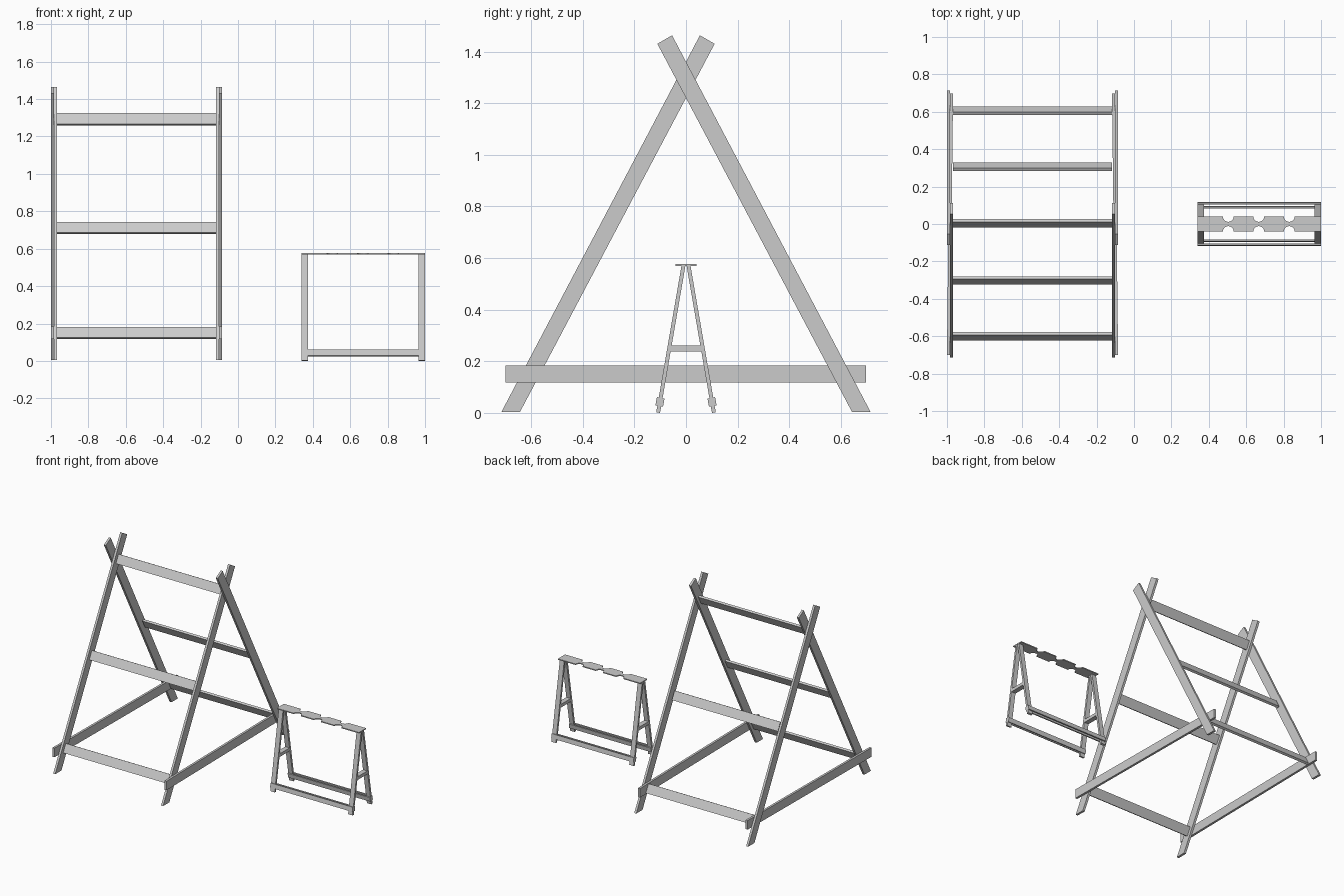
import bpy, bmesh, math
from mathutils import Vector

if "Cube" in bpy.data.objects:
    bpy.data.objects.remove(bpy.data.objects["Cube"])


def extrude(name, pts, offset):
    """Solid from a flat outline pushed along an offset."""
    bm = bmesh.new()
    face = bm.faces.new([bm.verts.new(p) for p in pts])
    res = bmesh.ops.extrude_face_region(bm, geom=[face])
    bmesh.ops.translate(bm, vec=offset,
                        verts=[v for v in res["geom"] if isinstance(v, bmesh.types.BMVert)])
    bmesh.ops.recalc_face_normals(bm, faces=bm.faces)
    me = bpy.data.meshes.new(name)
    bm.to_mesh(me)
    bm.free()
    ob = bpy.data.objects.new(name, me)
    bpy.context.collection.objects.link(ob)
    return ob


def prism(name, yz, x0, x1):
    return extrude(name, [(x0, y, z) for y, z in yz], (x1 - x0, 0, 0))


def tilted(cy, cz, d, length, thick, side=1):
    """Rectangle in the yz plane, long axis along d, mirrored in y by side."""
    n = (d[1], -d[0])
    return [(side * (cy + a * d[0] * length / 2 + b * n[0] * thick / 2),
             cz + a * d[1] * length / 2 + b * n[1] * thick / 2)
            for a, b in ((-1, -1), (1, -1), (1, 1), (-1, 1))]


# ---- Large A-frame ----
MID, T = -0.5425, 0.0163
OUT = 0.4575
leg = [(-0.715, 0.007), (-0.643, 0.007), (0.111, 1.433), (0.054, 1.466)]
flip = [(-y, z) for y, z in leg]
for s, tag in ((-1, "left"), (1, "right")):
    prism("front_leg_" + tag, leg, MID + s * (OUT - 2 * T), MID + s * (OUT - T))
    prism("back_leg_" + tag, flip, MID + s * (OUT - T), MID + s * OUT)
    # base rail runs from outside the front leg to inside the back leg
    c = MID + s * (OUT - T)
    k = s * 0.0082
    extrude("base_rail_" + tag,
            [(c + k - s * T / 2, -0.7, 0.12), (c - k - s * T / 2, 0.697, 0.12),
             (c - k - s * T / 2, 0.697, 0.186), (c + k - s * T / 2, -0.7, 0.186)],
            (s * T, 0, 0))

# crossbars lying along the slope of the legs
d = Vector((0.754, 1.426)).normalized()
half = OUT - 2 * T
bars = [("front_low", -0.601, 0.152, 1), ("front_mid", -0.302, 0.713, 1), ("top", 0.004, 1.295, 1),
        ("back_low", -0.606, 0.152, -1), ("back_mid", -0.307, 0.713, -1)]
for tag, y, z, side in bars:
    prism("crossbar_" + tag, tilted(y, z, d, 0.065, T, side), MID - half, MID + half)

# ---- Small trestle ----
X0, X1, W = 0.34, 1.0, 0.035
foot, head = Vector((-0.108, 0.004)), Vector((-0.010, 0.572))
e = (head - foot).normalized()
mid, length = (foot + head) / 2, (head - foot).length
for side, tag in ((1, "front"), (-1, "back")):
    for x, end in ((X0, "left"), (X1 - W, "right")):
        prism(f"trestle_leg_{tag}_{end}", tilted(mid.x, mid.y, e, length, 0.015, side), x, x + W)
    # paired stretchers sandwiching the feet
    c = foot + e * 0.042
    n = Vector((e.y, -e.x))
    for o, pos in ((-0.011, "outer"), (0.011, "inner")):
        p = c + n * o
        prism(f"trestle_stretcher_{tag}_{pos}", tilted(p.x, p.y, e, 0.032, 0.008, side), X0, X1)

# end braces between the legs
for x, end in ((X0, "left"), (X1 - W, "right")):
    prism("trestle_brace_" + end, [(-0.062, 0.24), (0.062, 0.24), (0.056, 0.263), (-0.056, 0.263)],
          x, x + W)

# top board with rounded notches on both edges
edge = [(X0, -0.041)]
for cx in (0.504, 0.667, 0.83):
    edge += [(cx - 0.029 * math.cos(a), -0.041 + 0.03 * math.sin(a))
             for a in (i * math.pi / 8 for i in range(9))]
edge.append((X1, -0.041))
outline = edge + [(x, -y) for x, y in reversed(edge)]
extrude("trestle_top_board", [(x, y, 0.572) for x, y in outline], (0, 0, 0.007))

# stand everything exactly on the ground
bpy.context.view_layer.update()
low = min((v.co.z, o.name) for o in bpy.data.objects for v in o.data.vertices)[0]
for o in bpy.data.objects:
    for v in o.data.vertices:
        v.co.z -= low
